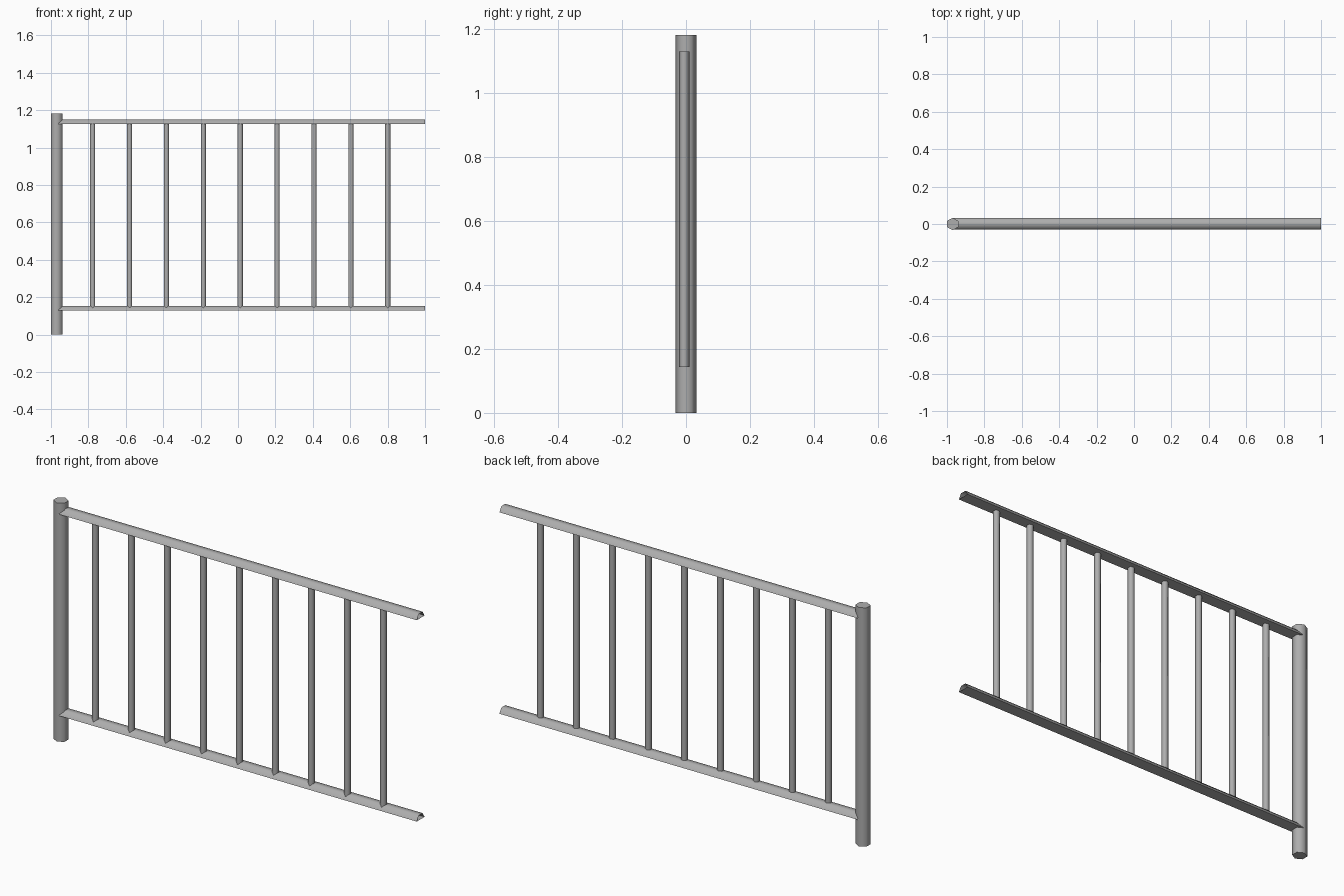
import bpy, bmesh
from math import sin, cos, pi, radians

if "Cube" in bpy.data.objects:
    bpy.data.objects.remove(bpy.data.objects["Cube"])

metal = bpy.data.materials.new("dark_metal")
metal.diffuse_color = (0.42, 0.42, 0.42, 1)
metal.use_nodes = True
metal.node_tree.nodes["Principled BSDF"].inputs["Base Color"].default_value = metal.diffuse_color


def finish(name, bm):
    mesh = bpy.data.meshes.new(name)
    bm.to_mesh(mesh)
    bm.free()
    mesh.materials.append(metal)
    ob = bpy.data.objects.new(name, mesh)
    bpy.context.collection.objects.link(ob)
    bpy.ops.object.select_all(action='DESELECT')
    ob.select_set(True)
    bpy.context.view_layer.objects.active = ob
    bpy.ops.object.shade_smooth_by_angle(angle=radians(65))
    return ob


def hex_bar(name, x, y, z0, z1, rx, ry, caps=True):
    # upright six-sided bar with corners facing front and back
    bm = bmesh.new()
    rings = [[bm.verts.new((x + rx * sin(i * pi / 3), y - ry * cos(i * pi / 3), z))
              for i in range(6)] for z in (z0, z1)]
    for i in range(6):
        j = (i + 1) % 6
        bm.faces.new((rings[0][i], rings[0][j], rings[1][j], rings[1][i]))
    if caps:
        bm.faces.new(rings[0][::-1])
        bm.faces.new(rings[1])
    return finish(name, bm)


def half_rail(name, z, x0, x1, ry=0.0305, rz=0.0285, y=0.001):
    # upper half of a six-sided tube with a flat underside and open ends
    bm = bmesh.new()
    rings = [[bm.verts.new((x, y - ry * cos(i * pi / 3), z + rz * sin(i * pi / 3)))
              for i in range(4)] for x in (x0, x1)]
    for i in range(4):
        j = (i + 1) % 4
        bm.faces.new((rings[0][i], rings[1][i], rings[1][j], rings[0][j]))
    return finish(name, bm)


# end post
POST_X = -0.9695
hex_bar("end_post", POST_X, 0, 0, 1.182, 0.0352, 0.033)

# rails
half_rail("lower_rail", 0.129, POST_X, 1.0)
half_rail("upper_rail", 1.126, POST_X, 1.0)

# balusters
for n in range(9):
    hex_bar(f"baluster_{n + 1}", -0.777 + 0.1972 * n, -0.0055, 0.143, 1.131,
            0.0157, 0.0157, caps=False)
